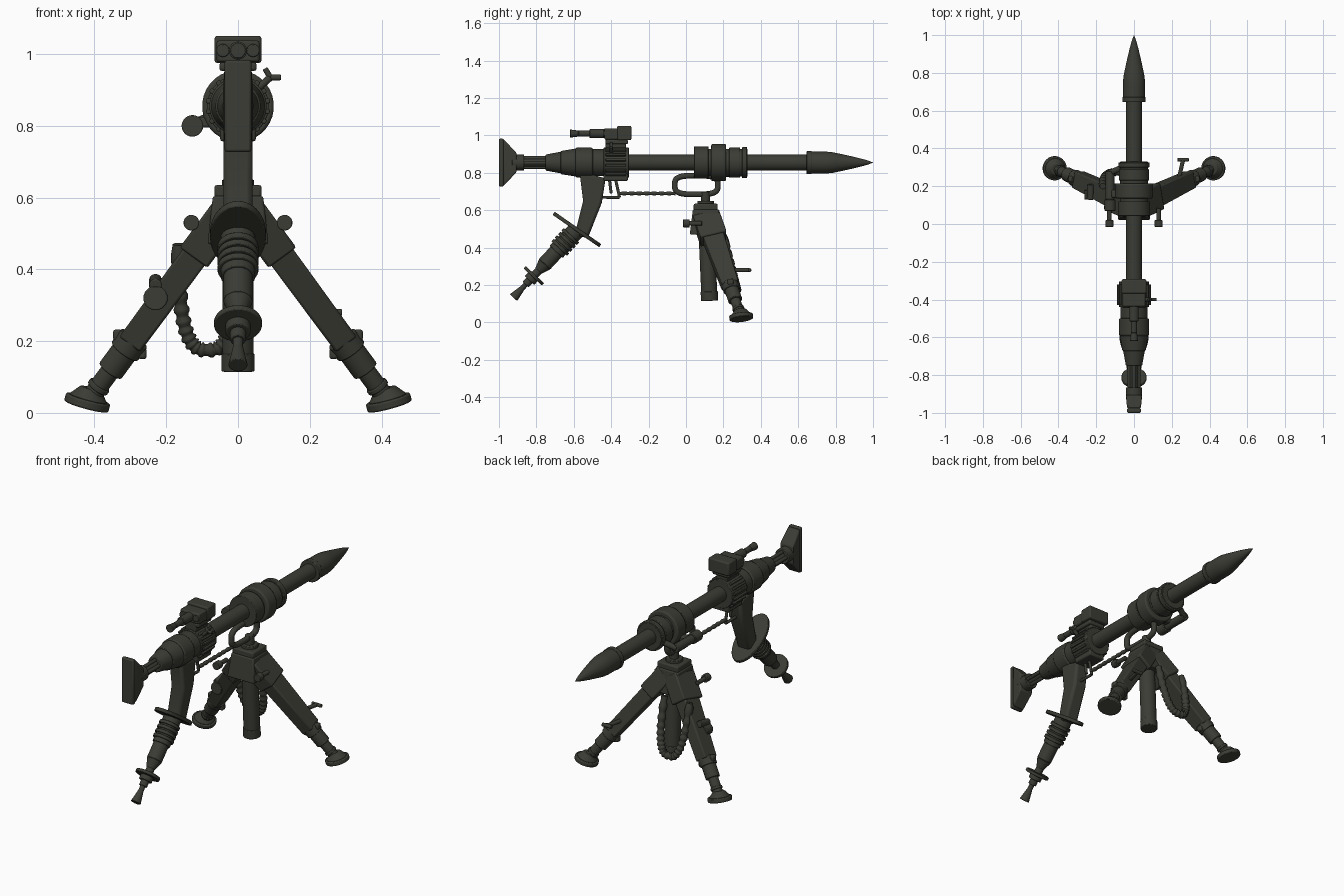
import bpy, bmesh, math
from mathutils import Vector, Matrix

if "Cube" in bpy.data.objects:
    bpy.data.objects.remove(bpy.data.objects["Cube"])

olive = bpy.data.materials.new("dark olive metal")
olive.use_nodes = True
tone = (.045, .045, .036, 1)
olive.diffuse_color = tone
olive.node_tree.nodes["Principled BSDF"].inputs["Base Color"].default_value = tone

X, Y, Z = Matrix.Identity(3)


def finish(name, mesh_data, bevel):
    bmesh.ops.recalc_face_normals(mesh_data, faces=mesh_data.faces)
    mesh = bpy.data.meshes.new(name)
    mesh_data.to_mesh(mesh)
    mesh_data.free()
    mesh.materials.append(olive)
    part = bpy.data.objects.new(name, mesh)
    bpy.context.collection.objects.link(part)
    if bevel:
        modifier = part.modifiers.new("bevel", "BEVEL")
        modifier.width, modifier.segments = bevel, 2
        modifier.limit_method = "ANGLE"
    bpy.ops.object.select_all(action="DESELECT")
    part.select_set(True)
    bpy.context.view_layer.objects.active = part
    bpy.ops.object.shade_smooth_by_angle(angle=math.radians(35))


def frame(origin, axis, side=Y):
    """Matrix whose z runs along axis and whose y is nearest to side."""
    z = Vector(axis).normalized()
    y = (side - z * side.dot(z)).normalized()
    turn = Matrix((y.cross(z), y, z)).transposed()
    return Matrix.Translation(Vector(origin)) @ turn.to_4x4()


def loft(name, place, rings, sides, bevel=0):
    """Skin rings of (distance, half width, half depth) along a frame."""
    mesh_data = bmesh.new()
    loops = []
    grow = math.sqrt(2) if sides == 4 else 1
    for along, wide, deep in rings:
        loop = []
        for i in range(sides):
            angle = math.tau * (i + .5) / sides
            point = Vector((grow * wide * math.cos(angle), grow * deep * math.sin(angle), along))
            loop.append(mesh_data.verts.new(place @ point))
        loops.append(loop)
    for low, high in zip(loops, loops[1:]):
        for i in range(sides):
            mesh_data.faces.new((low[i - 1], low[i], high[i], high[i - 1]))
    mesh_data.faces.new(loops[0])
    mesh_data.faces.new(loops[-1])
    finish(name, mesh_data, bevel)


def drum(name, place, start, end, radius, end_radius=None, sides=32, bevel=.003):
    end_radius = end_radius or radius
    loft(name, place, [(start, radius, radius), (end, end_radius, end_radius)], sides, bevel)


def block(name, place, start, end, half, end_half=None, bevel=.007):
    loft(name, place, [(start, *half), (end, *(end_half or half))], 4, bevel)


def box(name, centre, half):
    block(name, Matrix.Translation(Vector(centre)), -half[2], half[2], half[:2])


def rod(name, start, end, radius):
    reach = Vector(end) - Vector(start)
    side = Z if abs(reach.y) > abs(reach.z) else Y
    drum(name, frame(start, reach, side), 0, reach.length, radius, sides=16)


def plate(name, outline, half, bevel):
    """Side outline pushed out to both sides of the middle plane."""
    mesh_data = bmesh.new()
    face = mesh_data.faces.new([mesh_data.verts.new((-half, y, z)) for y, z in outline])
    pushed = bmesh.ops.extrude_face_region(mesh_data, geom=[face])["geom"]
    moved = [item for item in pushed if isinstance(item, bmesh.types.BMVert)]
    bmesh.ops.translate(mesh_data, vec=X * half * 2, verts=moved)
    finish(name, mesh_data, bevel)


def tube(name, points, radius, rib=0, cyclic=False):
    """Pipe through points, with ribs made by swelling every other pair."""
    curve = bpy.data.curves.new(name, "CURVE")
    curve.dimensions, curve.use_fill_caps = "3D", True
    curve.bevel_depth, curve.bevel_resolution = radius, 3
    spline = curve.splines.new("POLY")
    spline.points.add(len(points) - 1)
    spline.use_cyclic_u = cyclic
    for i, (knot, point) in enumerate(zip(spline.points, points)):
        knot.co = (*point, 1)
        knot.radius = 1 + rib * (i // 2 % 2)
    curve.materials.append(olive)
    bpy.context.collection.objects.link(bpy.data.objects.new(name, curve))


def rounded(angle, power):
    """Point on a unit circle squared off by a power below one."""
    c, s = math.cos(angle), math.sin(angle)
    return math.copysign(abs(c) ** power, c), math.copysign(abs(s) ** power, s)


# Barrel with a pointed muzzle
axis_height = .855
bore = frame(Z * axis_height, Y, Z)
drum("barrel", bore, -.45, .66, .042)
drum("muzzle_collar", bore, .645, .672, .062)
ogive = []
for i in range(13):
    t = i / 12
    radius = .058 * (1 - max(0, t - .3) / .7) ** .8 + .0005
    ogive.append((.67 + .33 * t, radius, radius))
loft("muzzle", bore, ogive, 32)

# Central housing made of stepped rings
drum("housing_core", bore, .05, .33, .074)
drum("housing_rear_ring", bore, .043, .12, .086)
drum("housing_middle_ring", bore, .135, .215, .1, bevel=.008)
drum("housing_front_ring", bore, .23, .29, .08)
drum("housing_lip", bore, .3, .326, .083)
pod = frame((-.127, 0, .8), Y, Z)
drum("side_pod", pod, .07, .13, .03)
drum("side_pod_tube", pod, .13, .28, .023)
rod("side_pod_elbow", (-.13, .27, .8), (-.06, .3, .83), .016)
box("side_pod_bracket", (-.095, .16, .81), (.025, .02, .015))

# Receiver with lengthwise ribs and a wingnut
drum("receiver", bore, -.44, -.305, .08)
rib_count = 18
for i in range(rib_count):
    spin = bore @ Matrix.Rotation(math.tau * i / rib_count, 4, "Z")
    block("receiver_rib", spin @ Matrix.Translation(Y * .08), -.43, -.32, (.007, .01), bevel=.003)
box("receiver_base", (0, -.375, .785), (.05, .065, .028))
nut = Vector((.09, -.4, .935))
rod("wingnut_stem", (.05, -.4, .9), nut, .01)
for wing in (X * .03, Z * .025 - X * .015):
    rod("wingnut_wing", nut, nut + wing, .008)

# Rear bell, shaft and shoulder stock
drum("bell_collar", bore, -.5, -.43, .073)
drum("bell_body", bore, -.59, -.5, .08, bevel=.006)
drum("bell_taper", bore, -.67, -.59, .062, .075)
drum("bell_neck", bore, -.75, -.67, .043, .058)
drum("stock_shaft", bore, -.9, -.74, .022)
drum("stock_socket", bore, -.93, -.865, .043)
for i in range(4):
    spin = bore @ Matrix.Rotation(math.tau * i / 4, 4, "Z")
    drum("stock_rod", spin @ Matrix.Translation(Y * .025), -.88, -.72, .01, sides=12)
block("shoulder_pad", bore, -1, -.975, (.037, .128))
block("shoulder_stock", bore, -.976, -.905, (.037, .126), (.042, .05))

# Sight on top
box("sight_mount", (0, -.375, .95), (.035, .055, .04))
box("sight_rail", (0, -.37, .965), (.052, .06, .012))
box("sight_body", (0, -.365, 1.008), (.06, .072, .03))
box("sight_front", (0, -.33, 1.013), (.065, .038, .038))
sight = frame(Z * 1.01, Y, Z)
drum("sight_eyepiece", sight, -.62, -.575, .022, .016)
drum("sight_tube", sight, -.575, -.5, .016)
drum("sight_sleeve", sight, -.515, -.43, .025)
for side in (-1, 1):
    drum("sight_lens", sight @ Matrix.Translation(X * side * .042), -.445, -.36, .018)

# Grip, guard plate and ribbed lower handle
plate("grip", [(-.57, .81), (-.43, .77), (-.45, .64), (-.525, .45), (-.595, .47), (-.55, .65)],
      .041, .014)
guard = frame((0, -.583, .497), (0, -.57, -.82))
loft("hand_guard", guard, [(-.01, .078, .152), (.01, .078, .152)], 48, .003)
handle = frame((0, -.585, .495), (0, -.68, -.73))
drum("handle_core", handle, 0, .16, .048)
for i in range(4):
    start = .04 + i * .026
    drum("handle_rib", handle, start, start + .018, .057)
drum("handle_sleeve", handle, .15, .25, .041)
drum("handle_taper", handle, .25, .3, .041, .022)
drum("handle_neck", handle, .29, .4, .022)
drum("handle_disc", handle, .327, .344, .067)
drum("handle_nut", handle, .34, .37, .035)
drum("handle_stem", handle, .37, .43, .014)
drum("handle_flare", handle, .42, .495, .013, .027)

# Trigger, linkage and carrying loop
guard_corner = Vector((0, -.355, .668))
rod("trigger_guard_bar", guard_corner, (0, -.46, .67), .008)
rod("trigger_guard_post", guard_corner, (0, -.38, .78), .008)
rod("trigger", (0, -.41, .77), (0, -.4, .69), .008)
link_height = .69
tube("linkage", [(0, -.355 + i * .01, link_height) for i in range(31)], .009, .3)
loop_points = []
for i in range(64):
    c, s = rounded(math.tau * i / 64, .6)
    loop_points.append((0, .055 + .115 * c, .735 + .05 * s))
tube("carrying_loop", loop_points, .016, cyclic=True)

# Tripod head and hanging centre column
stand = frame((0, .105, 0), Z)
drum("tripod_collar", stand, .6, .65, .045)
drum("tripod_neck", stand, .64, .7, .024)
block("tripod_cap", stand, .6, .635, (.066, .064))
block("tripod_head", stand, .47, .605, (.085, .085), (.07, .068))
column = frame((0, .105, .585), (0, .045, -1))
drum("centre_column", column, 0, .44, .043)
drum("column_end", column, .42, .47, .046)

# Two mirrored legs, each with clevis, extension and foot
for side in (-1, 1):
    top = Vector((side * .045, .115, .54))
    foot = Vector((side * .42, .295, .03))
    leg = frame(top, foot - top)
    block("leg_clevis", leg, -.03, .12, (.048, .072))
    block("leg_beam", leg, 0, .44, (.039, .06), (.036, .045))
    drum("leg_collar", leg, .43, .475, .045)
    drum("leg_extension", leg, .47, .545, .038)
    drum("leg_shin", leg, .54, .65, .027)
    drum("leg_ring", leg, .595, .61, .032)
    sole = frame(foot, (-side * .27, -.12, 1))
    drum("foot_pad", sole, -.013, .011, .064, bevel=.005)
    drum("foot_cone", sole, .01, .04, .055, .03)
    for end in (-1, 1):
        box("leg_clamp", leg @ Vector((end * .043, 0, .45)), (.012, .016, .016))
    screw = Vector((side * .13, -.015, .53))
    rod("hinge_knob", screw, screw + Y * .035, .022)
    rod("hinge_pin", screw, screw + Y * .1, .012)

# Pivot disc on one leg and locking screw on the other
pivot = Vector((-.23, .13, .32))
rod("pivot_disc", pivot, pivot + Y * .05, .034)
rod("pivot_stud", pivot + Z * .035, pivot + Y * .08 + Z * .05, .018)
lock = Vector((.26, .34, .28))
rod("lock_screw", lock - Y * .11 - X * .025, lock, .011)
rod("lock_bar", lock - X * .03, lock + X * .03, .01)

# Ribbed hose hanging between the legs
hose = []
for i in range(81):
    c, s = rounded(math.pi * i / 80, .7)
    hose.append((-.085 + .08 * c, .2 + .075 * s, .47 - .295 * s))
tube("hose", hose, .017, .3)
